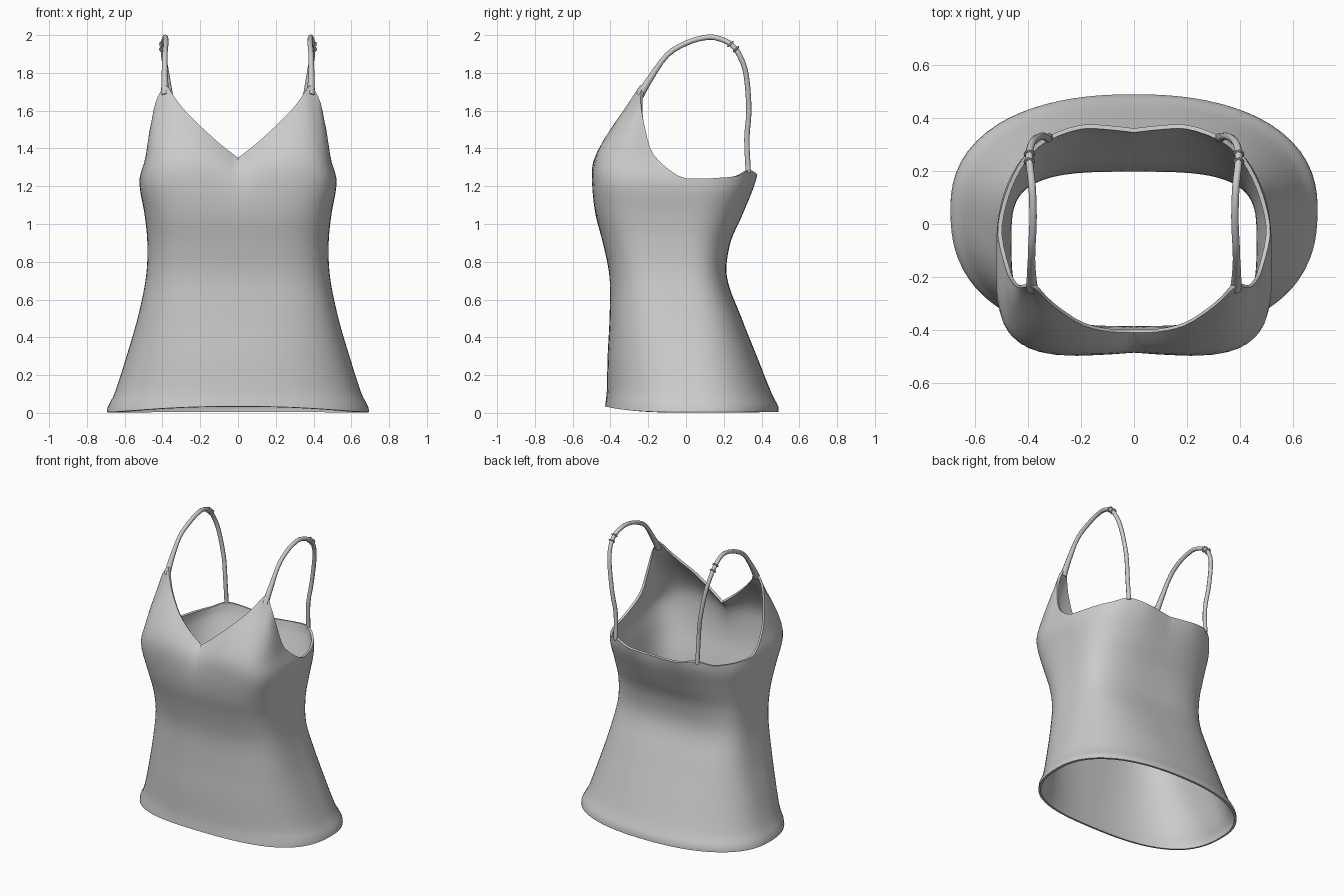
import bpy, bmesh, math
from mathutils import Vector

if "Cube" in bpy.data.objects:
    bpy.data.objects.remove(bpy.data.objects["Cube"])

fabric = bpy.data.materials.new("light_grey_fabric")
fabric.diffuse_color = (0.6, 0.6, 0.6, 1)
fabric.use_nodes = True
fabric.node_tree.nodes["Principled BSDF"].inputs["Base Color"].default_value = fabric.diffuse_color

# Body sections: height, half width, y of widest point, front y, back y,
# squareness of the front half, squareness of the back half
SECTIONS = [
    (0.00, 0.695, 0.06, -0.420, 0.49, 2.5, 2.3),
    (0.03, 0.690, 0.06, -0.428, 0.49, 2.5, 2.3),
    (0.10, 0.655, 0.05, -0.420, 0.455, 2.5, 2.3),
    (0.30, 0.590, 0.02, -0.415, 0.375, 2.7, 2.5),
    (0.50, 0.532, -0.02, -0.405, 0.295, 3.0, 2.9),
    (0.72, 0.487, -0.05, -0.405, 0.217, 3.3, 3.3),
    (0.90, 0.480, -0.05, -0.440, 0.235, 3.6, 3.1),
    (1.05, 0.495, -0.04, -0.480, 0.300, 4.0, 2.8),
    (1.23, 0.525, -0.03, -0.502, 0.370, 4.5, 2.6),
    (1.34, 0.500, -0.03, -0.497, 0.37, 4.5, 2.6),
    (1.50, 0.480, -0.03, -0.420, 0.37, 3.8, 2.6),
    (1.62, 0.447, -0.03, -0.335, 0.37, 3.5, 2.6),
    (1.74, 0.395, -0.03, -0.240, 0.37, 3.5, 2.6),
]

# Upper edge on one side: neckline, shoulder point, armhole, back
EDGE = [(0, -0.41, 1.35), (0.09, -0.408, 1.42), (0.19, -0.385, 1.51),
        (0.28, -0.33, 1.60), (0.335, -0.285, 1.67), (0.375, -0.245, 1.73),
        (0.398, -0.236, 1.72), (0.438, -0.24, 1.64), (0.465, -0.215, 1.50),
        (0.485, -0.17, 1.365), (0.515, -0.04, 1.255), (0.50, 0.07, 1.24),
        (0.46, 0.18, 1.245), (0.40, 0.275, 1.255), (0.32, 0.335, 1.285),
        (0.20, 0.375, 1.265), (0.09, 0.372, 1.255), (0, 0.362, 1.25)]

# Strap centre line on one side
STRAP = [(0.385, -0.245, 1.68), (0.388, -0.19, 1.77), (0.387, -0.10, 1.895),
         (0.382, 0.0, 1.957), (0.383, 0.09, 1.985), (0.387, 0.16, 1.986),
         (0.396, 0.24, 1.95), (0.392, 0.29, 1.88), (0.375, 0.32, 1.78),
         (0.345, 0.333, 1.60), (0.325, 0.322, 1.45), (0.32, 0.33, 1.27)]


def section_at(z):
    """Smoothly interpolate the section table."""
    z = min(max(z, 0), SECTIONS[-1][0])
    i = 0
    while i < len(SECTIONS) - 2 and z > SECTIONS[i + 1][0]:
        i += 1
    p = [SECTIONS[min(max(i + k, 0), len(SECTIONS) - 1)] for k in (-1, 0, 1, 2)]
    h = p[2][0] - p[1][0]
    t = (z - p[1][0]) / h
    out = []
    for k in range(1, 7):
        m0 = (p[2][k] - p[0][k]) / (p[2][0] - p[0][0]) * h
        m1 = (p[3][k] - p[1][k]) / (p[3][0] - p[1][0]) * h
        out.append((2*t**3 - 3*t**2 + 1) * p[1][k] + (t**3 - 2*t**2 + t) * m0
                   + (3*t**2 - 2*t**3) * p[2][k] + (t**3 - t**2) * m1)
    return out


def surface(z, a):
    """Point of the body at height z and section angle a."""
    w, c, f, b, nf, nb = section_at(z)
    n = nf if a < 0 else nb
    depth = (c - f) if a < 0 else (b - c)
    x = w * max(math.cos(a), 0) ** (2 / n)
    y = c + math.copysign(depth * abs(math.sin(a)) ** (2 / n), a)
    return Vector((x if x > 1e-4 else 0, y, z))


def angle_of(p):
    """Section angle of a point near the body."""
    w, c, f, b, nf, nb = section_at(p.z)
    n, depth = (nf, c - f) if p.y < c else (nb, b - c)
    v = (abs(p.y - c) / depth) ** (n / 2)
    a = math.atan2(v, (max(p.x, 0) / w) ** (n / 2))
    return -a if p.y < c else a


def smooth_path(points, steps):
    """Catmull-Rom curve through the points."""
    pts = [Vector(p) for p in points]
    pts = [2 * pts[0] - pts[1]] + pts + [2 * pts[-1] - pts[-2]]
    out = []
    for i in range(1, len(pts) - 2):
        p0, p1, p2, p3 = pts[i - 1:i + 3]
        for s in range(steps):
            t = s / steps
            out.append(0.5 * (2*p1 + (p2 - p0)*t + (2*p0 - 5*p1 + 4*p2 - p3)*t*t
                              + (3*p1 - p0 - 3*p2 + p3)*t**3))
    return out + [pts[-2]]


def finish(name, bm, modifiers):
    me = bpy.data.meshes.new(name)
    bm.to_mesh(me)
    bm.free()
    me.materials.append(fabric)
    ob = bpy.data.objects.new(name, me)
    bpy.context.collection.objects.link(ob)
    bpy.ops.object.select_all(action='DESELECT')
    bpy.context.view_layer.objects.active = ob
    ob.select_set(True)
    for kind, settings in modifiers:
        m = ob.modifiers.new(kind.title(), kind)
        for key, value in settings.items():
            setattr(m, key, value)
        bpy.ops.object.modifier_apply(modifier=m.name)
    bpy.ops.object.shade_smooth_by_angle(angle=math.radians(50))
    return ob


# Body: columns run from the hem up to the upper edge
bm = bmesh.new()
ROWS = 36
edge = smooth_path(EDGE, 3)
angles = [angle_of(p) for p in edge]
angles[0], angles[-1] = -math.pi / 2, math.pi / 2
for i in range(1, len(angles)):
    angles[i] = max(angles[i], angles[i - 1] + 0.004)
angles[-1] = math.pi / 2
columns = []
for p, a in zip(edge, angles):
    hem = 0.004 + 0.03 * max(0, -math.sin(a)) ** 3
    shift = p - surface(p.z, a)
    col = []
    for j in range(ROWS + 1):
        t = (j / ROWS) ** 1.1
        q = surface(hem + t * (p.z - hem), a) + shift * t ** 14
        col.append(bm.verts.new(q))
    columns.append(col)
for c0, c1 in zip(columns, columns[1:]):
    for j in range(ROWS):
        bm.faces.new((c0[j], c1[j], c1[j + 1], c0[j + 1]))
MIRROR = ('MIRROR', {'use_clip': True, 'merge_threshold': 0.0005})
finish("camisole_body", bm, [MIRROR, ('SOLIDIFY', {'thickness': 0.016, 'offset': -1})])


def tube(bm, path, radii, sides=8, closed=False):
    """Round tube along a path, with one radius per point."""
    rings, n = [], len(path)
    for i, p in enumerate(path):
        if closed:
            d = path[(i + 1) % n] - path[i - 1]
        else:
            d = path[min(i + 1, n - 1)] - path[max(i - 1, 0)]
        u = d.cross(Vector((1, 0, 0.01))).normalized()
        v = d.normalized().cross(u)
        rings.append([bm.verts.new(p + radii[i] * (u * math.cos(k * math.tau / sides)
                     + v * math.sin(k * math.tau / sides))) for k in range(sides)])
    for i in range(n if closed else n - 1):
        r0, r1 = rings[i], rings[(i + 1) % n]
        for k in range(sides):
            m = (k + 1) % sides
            bm.faces.new((r0[k], r0[m], r1[m], r1[k]))
    if not closed:
        bm.faces.new(rings[0])
        bm.faces.new(rings[-1])
    bmesh.ops.recalc_face_normals(bm, faces=bm.faces)


# Shoulder straps
bm = bmesh.new()
path = smooth_path(STRAP, 3)
tube(bm, path, [0.014 + 0.008 * max(0, 1 - i / 5) for i in range(len(path))])
finish("shoulder_straps", bm, [('MIRROR', {})])

# Small adjuster rings on the straps
bm = bmesh.new()
for y, z in ((0.235, 1.953), (0.265, 1.925)):
    ring = [Vector((0.396 + 0.017 * math.cos(k * math.tau / 12),
                    y + 0.012 * math.sin(k * math.tau / 12),
                    z + 0.012 * math.sin(k * math.tau / 12))) for k in range(12)]
    tube(bm, ring, [0.005] * 12, 6, True)
finish("strap_adjusters", bm, [('MIRROR', {})])
